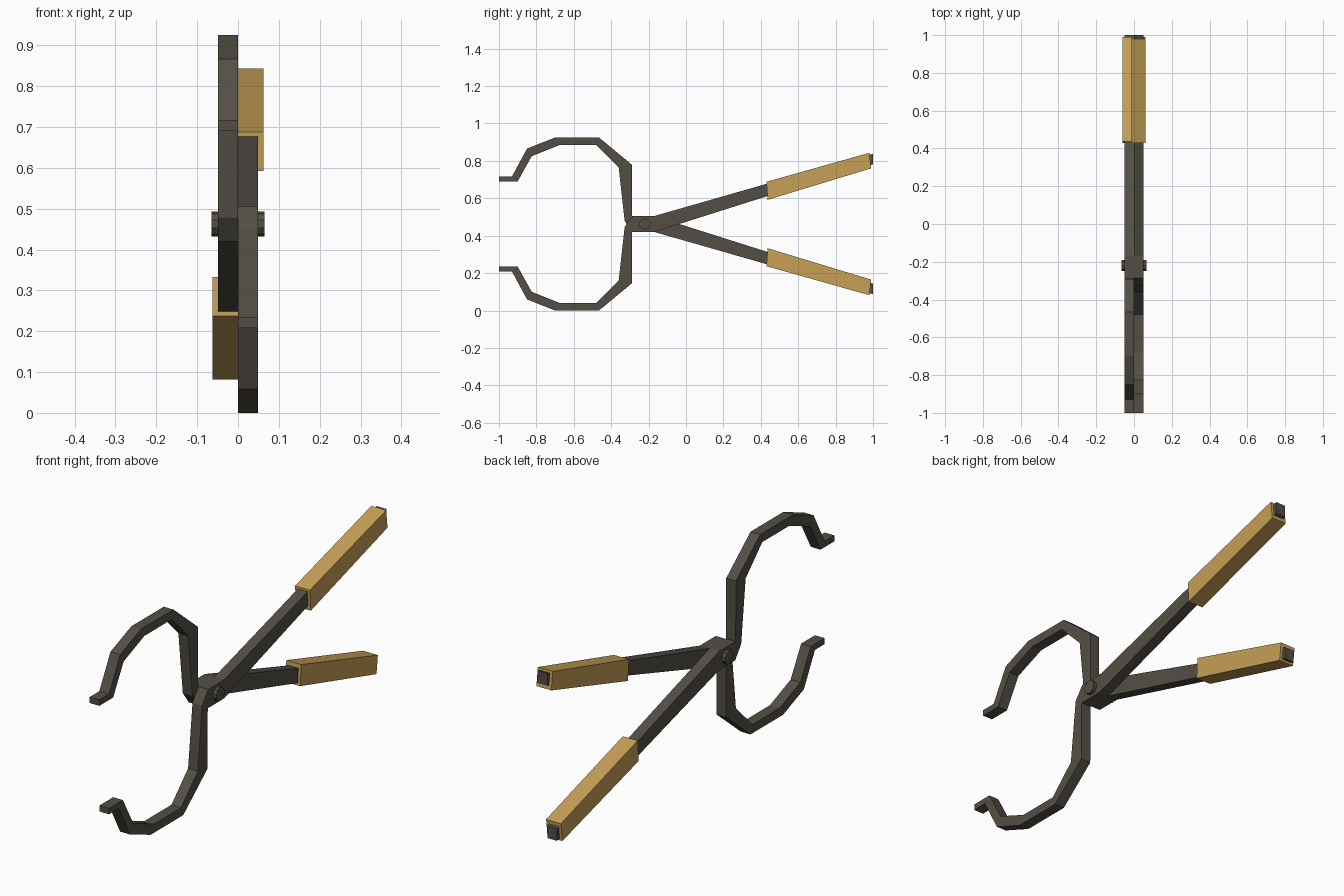
import bpy, bmesh, math
from mathutils import Matrix, Vector

old = bpy.data.objects.get("Cube")
if old:
    bpy.data.objects.remove(old, do_unlink=True)

HEIGHT = 0.925
PIVOT_Y = -0.22


def material(name, rgb):
    m = bpy.data.materials.new(name)
    m.use_nodes = True
    m.diffuse_color = (*rgb, 1)
    m.node_tree.nodes["Principled BSDF"].inputs["Base Color"].default_value = (*rgb, 1)
    return m


steel = material("dark_steel", (0.088, 0.078, 0.061))
wood = material("tan_grip", (0.57, 0.35, 0.092))


def finish(bm, name, mat):
    bmesh.ops.recalc_face_normals(bm, faces=bm.faces)
    mesh = bpy.data.meshes.new(name)
    bm.to_mesh(mesh)
    bm.free()
    mesh.materials.append(mat)
    obj = bpy.data.objects.new(name, mesh)
    bpy.context.collection.objects.link(obj)
    return obj


def plate(name, outline, x0, x1, mat, turned):
    """Extrude a (y, z) outline from x0 to x1; turned gives the opposite half."""
    bm = bmesh.new()
    face = bm.faces.new([bm.verts.new((x0, y, z)) for y, z in outline])
    ext = bmesh.ops.extrude_face_region(bm, geom=[face])
    moved = [v for v in ext["geom"] if isinstance(v, bmesh.types.BMVert)]
    bmesh.ops.translate(bm, verts=moved, vec=Vector((x1 - x0, 0, 0)))
    if turned:
        half_turn = (Matrix.Translation((0, 0, HEIGHT))
                     @ Matrix.Rotation(math.pi, 4, 'Y'))
        bm.transform(half_turn)
    return finish(bm, name, mat)


# Outline of one lever: curved upper jaw, hub, and lower handle
jaw_outer = [(-1, 0.717), (-0.93, 0.717), (-0.85, 0.866), (-0.70, 0.925),
             (-0.465, 0.925), (-0.29, 0.78), (-0.288, 0.505)]
handle = [(-0.17, 0.505), (0.43, 0.315), (1, 0.143),
          (1, 0.087), (0.43, 0.248), (-0.17, 0.42)]
jaw_inner = [(-0.285, 0.42), (-0.328, 0.478), (-0.36, 0.765), (-0.48, 0.885),
             (-0.675, 0.885), (-0.825, 0.825), (-0.90, 0.69), (-1, 0.69)]
lever = jaw_outer + handle + jaw_inner

# Grip sleeve around the end of the handle
grip = [(0.437, 0.333), (0.99, 0.165), (0.98, 0.082), (0.43, 0.237)]

for side, turned in (("right", False), ("left", True)):
    plate(side + "_lever", lever, -0.049, 0, steel, turned)
    plate(side + "_grip", grip, -0.062, 0.013, wood, turned)

# Pivot pin through both levers
bm = bmesh.new()
bmesh.ops.create_cone(bm, cap_ends=True, segments=10, radius1=0.031,
                      radius2=0.031, depth=0.13)
bm.transform(Matrix.Translation((0, PIVOT_Y, HEIGHT / 2))
             @ Matrix.Rotation(math.pi / 2, 4, 'Z')
             @ Matrix.Rotation(math.pi / 2, 4, 'X'))
finish(bm, "pivot_pin", steel)
